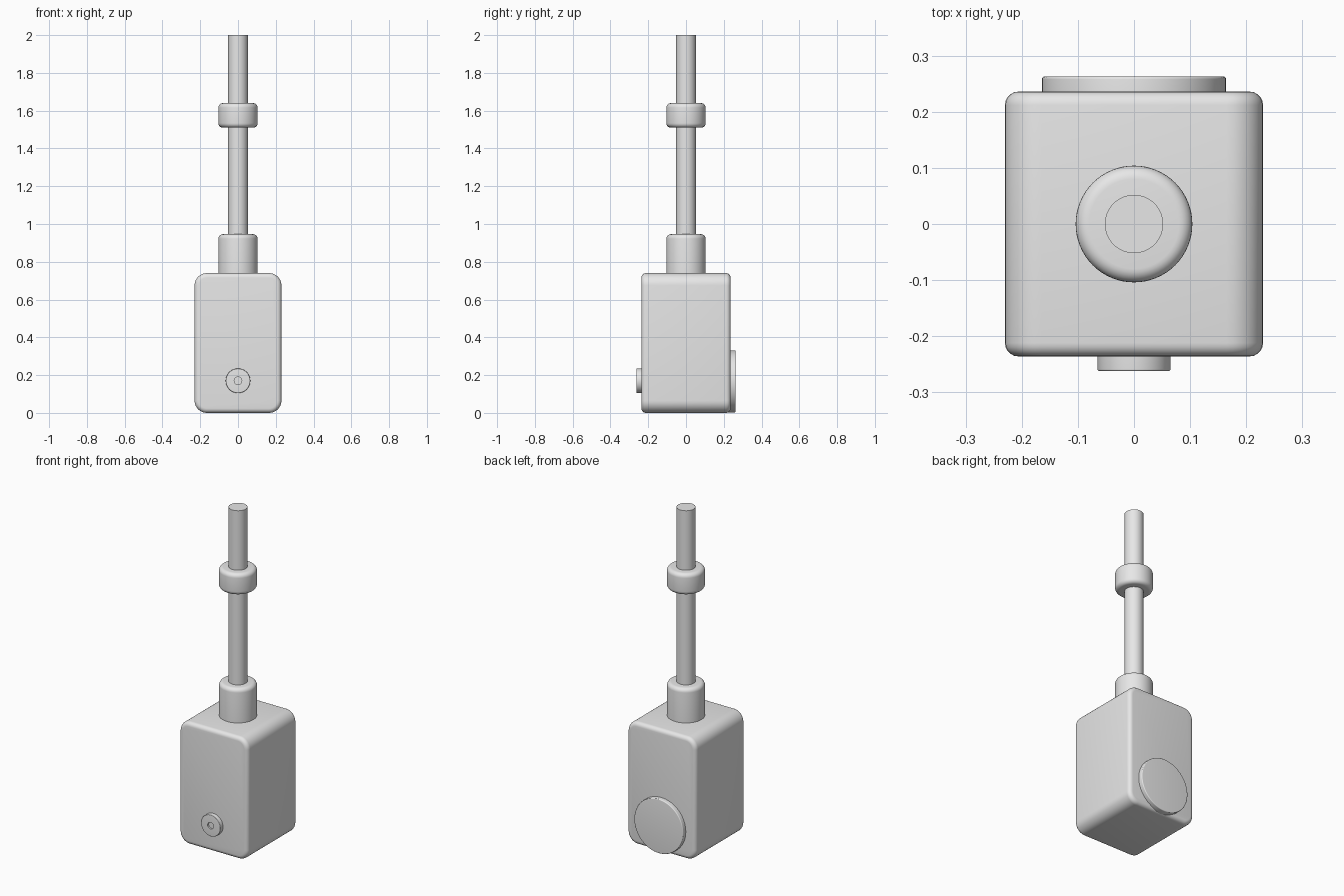
import bpy, bmesh, math
from mathutils import Matrix

if "Cube" in bpy.data.objects:
    bpy.data.objects.remove(bpy.data.objects["Cube"], do_unlink=True)

grey = bpy.data.materials.new("light_grey")
grey.use_nodes = True
grey.diffuse_color = (0.8, 0.8, 0.8, 1)
grey.node_tree.nodes["Principled BSDF"].inputs["Base Color"].default_value = (0.8, 0.8, 0.8, 1)


def finish(name, bm):
    """Turn a bmesh into a smooth-shaded grey object."""
    bmesh.ops.recalc_face_normals(bm, faces=bm.faces)
    mesh = bpy.data.meshes.new(name)
    bm.to_mesh(mesh)
    bm.free()
    mesh.materials.append(grey)
    obj = bpy.data.objects.new(name, mesh)
    bpy.context.collection.objects.link(obj)
    bpy.ops.object.select_all(action='DESELECT')
    obj.select_set(True)
    bpy.context.view_layer.objects.active = obj
    bpy.ops.object.shade_smooth_by_angle(angle=math.radians(35))
    return obj


def rounded(r, low, high, low_bevel=0, high_bevel=0, steps=6):
    """Closed turning profile of a cylinder with rounded rims."""
    pts = [(0, low)]
    for z, b, side in ((low, low_bevel, -1), (high, high_bevel, 1)):
        if not b:
            pts.append((r, z))
            continue
        arc = [i / steps * math.pi / 2 for i in range(steps + 1)]
        if side < 0:
            arc.reverse()
        pts += [(r - b + b * math.cos(a), z + side * b * (math.sin(a) - 1)) for a in arc]
    return pts + [(0, high)]


def turned(name, profile, matrix=Matrix(), segments=64):
    """Spin a radius/height profile about its axis."""
    bm = bmesh.new()
    verts = [bm.verts.new((r, 0, h)) for r, h in profile]
    edges = [bm.edges.new(pair) for pair in zip(verts, verts[1:])]
    bmesh.ops.spin(bm, geom=verts + edges, cent=(0, 0, 0), axis=(0, 0, 1),
                   angle=math.tau, steps=segments)
    bmesh.ops.remove_doubles(bm, verts=bm.verts, dist=1e-5)
    bmesh.ops.transform(bm, matrix=matrix, verts=bm.verts)
    return finish(name, bm)


# Housing: wide rounding seen from the front, then a finer rounded rim
bm = bmesh.new()
bmesh.ops.create_cube(bm, size=1)
bmesh.ops.transform(bm, verts=bm.verts, matrix=Matrix.Translation((0, 0, 0.37))
                    @ Matrix.Diagonal((0.46, 0.472, 0.74, 1)))
long_edges = [e for e in bm.edges if abs(e.verts[0].co.y - e.verts[1].co.y) > 0.1]
bmesh.ops.bevel(bm, geom=long_edges, offset=0.065, segments=8, profile=0.5, affect='EDGES')
rim = [e for e in bm.edges if abs(e.verts[0].co.y - e.verts[1].co.y) < 0.01]
bmesh.ops.bevel(bm, geom=rim, offset=0.024, segments=5, profile=0.5, affect='EDGES')
finish("housing", bm)

# Upright parts
turned("collar", rounded(0.104, 0.72, 0.946, 0, 0.024))
turned("shaft", rounded(0.052, 0.9, 2.0))
turned("shaft_ring", rounded(0.104, 1.51, 1.64, 0.024, 0.024))

# Front button with a shallow centre recess
to_front = Matrix.Translation((0, 0, 0.17)) @ Matrix.Rotation(math.pi / 2, 4, 'X')
button = rounded(0.065, 0.22, 0.262, 0, 0.003)[:-1]
turned("front_button", button + [(0.02, 0.262), (0.02, 0.252), (0, 0.252)], to_front)

# Large disc on the back
to_back = Matrix.Translation((0, 0, 0.167)) @ Matrix.Rotation(-math.pi / 2, 4, 'X')
turned("back_disc", rounded(0.164, 0.22, 0.263, 0, 0.005), to_back)
